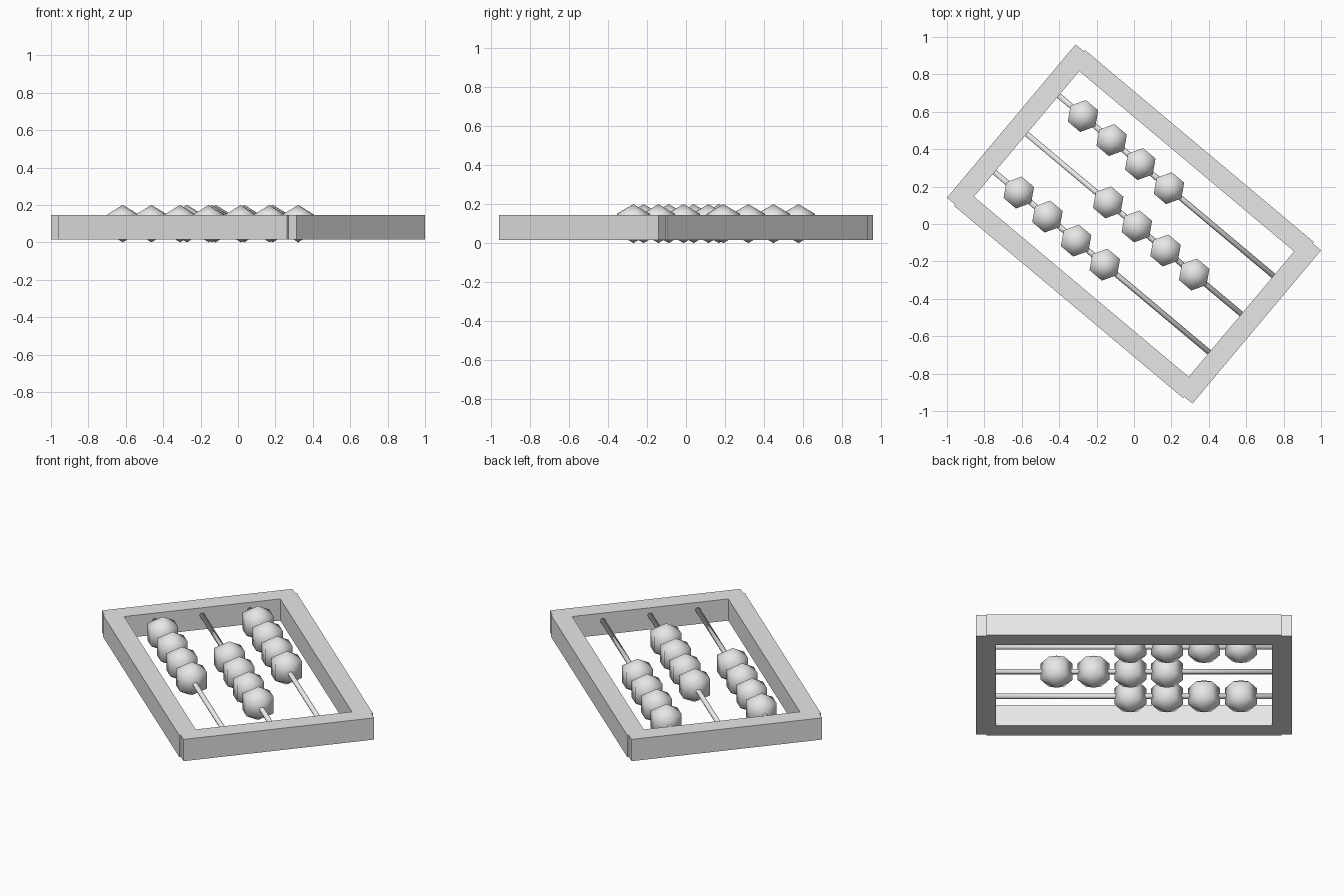
import bpy, bmesh, math
from mathutils import Matrix, Vector

if "Cube" in bpy.data.objects:
    bpy.data.objects.remove(bpy.data.objects["Cube"])

TURN = Matrix.Rotation(math.radians(-40), 4, 'Z')   # whole abacus is turned on the table

grey = bpy.data.materials.new("light_grey")
grey.diffuse_color = (0.8, 0.8, 0.8, 1)
grey.use_nodes = True
grey.node_tree.nodes["Principled BSDF"].inputs["Base Color"].default_value = grey.diffuse_color


def finish(name, bm, loc, smooth):
    bmesh.ops.recalc_face_normals(bm, faces=bm.faces[:])
    for f in bm.faces:
        f.smooth = smooth
    me = bpy.data.meshes.new(name)
    bm.to_mesh(me)
    bm.free()
    me.materials.append(grey)
    ob = bpy.data.objects.new(name, me)
    ob.matrix_world = TURN @ Matrix.Translation(loc)
    bpy.context.collection.objects.link(ob)
    return ob


def bar(name, loc, size):
    bm = bmesh.new()
    bmesh.ops.create_cube(bm, size=1, matrix=Matrix.Diagonal((*size, 1)))
    finish(name, bm, loc, False)


def rod(name, loc, length, radius):
    bm = bmesh.new()
    bmesh.ops.create_cone(bm, cap_ends=True, segments=8, radius1=radius, radius2=radius,
                          depth=length, matrix=Matrix.Rotation(math.pi / 2, 4, 'Y'))
    finish(name, bm, loc, True)


def bead(name, loc, r=0.1, sides=6):
    # six-sided ball: two rings and two poles
    bm = bmesh.new()
    rings = []
    for z in (-0.5 * r, 0.5 * r):
        rr = r * math.sin(math.pi / 3)
        rings.append([bm.verts.new((rr * math.cos(a), rr * math.sin(a), z))
                      for a in (math.tau * i / sides for i in range(sides))])
    low, high = bm.verts.new((0, 0, -r)), bm.verts.new((0, 0, r))
    for i in range(sides):
        j = (i + 1) % sides
        bm.faces.new((rings[0][i], rings[0][j], rings[1][j], rings[1][i]))
        bm.faces.new((rings[1][i], rings[1][j], high))
        bm.faces.new((rings[0][j], rings[0][i], low))
    finish(name, bm, loc, True)


# frame: two long rails and two end rails
for s, side in ((-1, "front"), (1, "back")):
    bar(side + "_rail", Vector((0, s * 0.491, 0.08)), (1.6, 0.106, 0.13))
for s, side in ((-1, "left"), (1, "right")):
    bar(side + "_end_rail", Vector((s * 0.803, 0, 0.08)), (0.107, 1.07, 0.13))

# rods, each with four beads
for row, (v, start) in enumerate(((-0.267, -0.58), (0, -0.18), (0.267, -0.58)), 1):
    rod(f"rod_{row}", Vector((0, v, 0.1)), 1.6, 0.0145)
    for k in range(4):
        bead(f"bead_{row}_{k + 1}", Vector((start + 0.2 * k, v, 0.1)))
